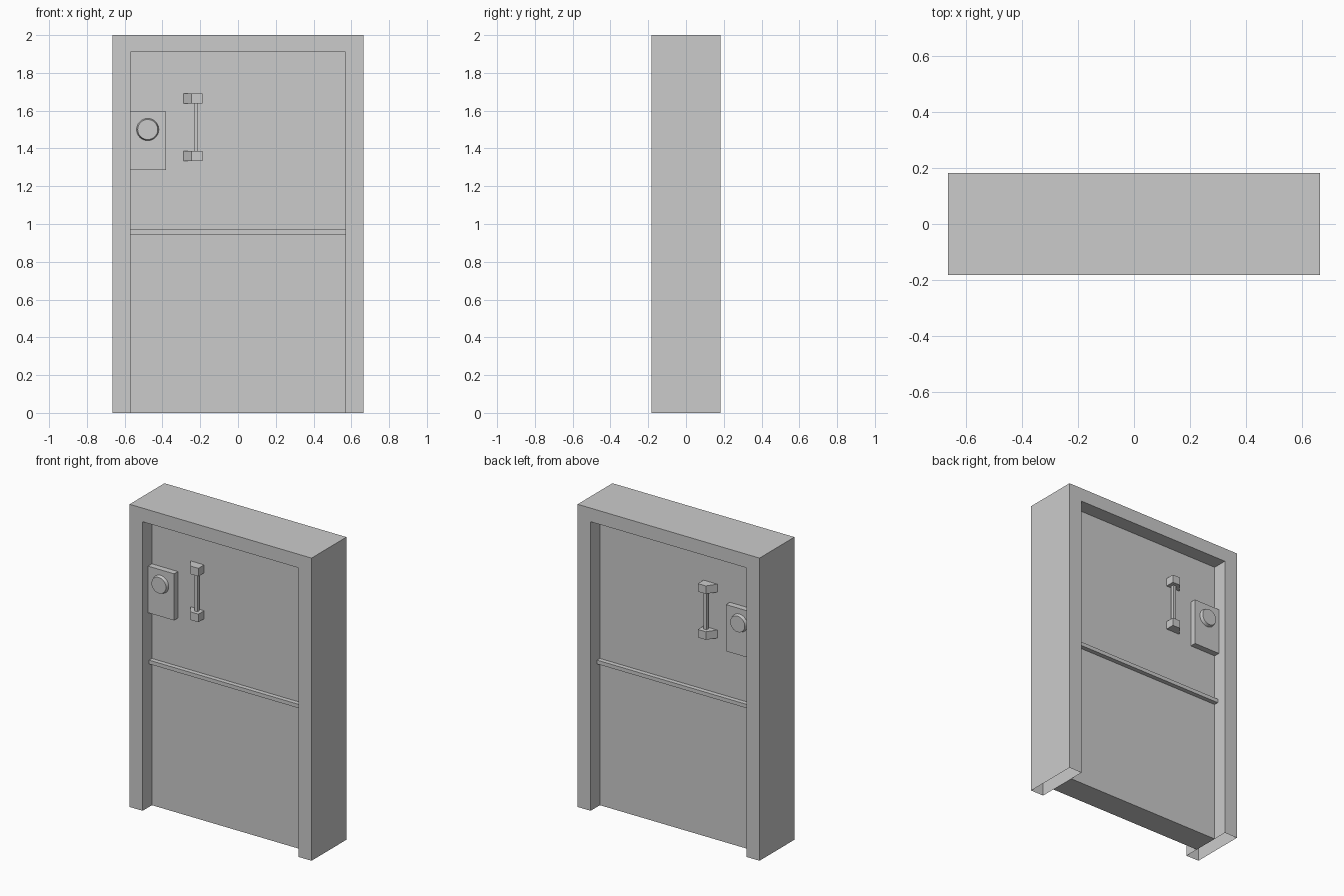
import bpy, bmesh
from math import pi
from mathutils import Matrix, Vector

if "Cube" in bpy.data.objects:
    bpy.data.objects.remove(bpy.data.objects["Cube"])

FACE = 0.085   # half thickness of the door leaf
EDGE = 0.57    # half width of the opening


def finish(bm, name, mirror=False):
    bmesh.ops.recalc_face_normals(bm, faces=bm.faces)
    me = bpy.data.meshes.new(name)
    bm.to_mesh(me)
    bm.free()
    ob = bpy.data.objects.new(name, me)
    bpy.context.collection.objects.link(ob)
    if mirror:  # repeat the fitting on the back of the door
        mod = ob.modifiers.new("both_sides", 'MIRROR')
        mod.use_axis = (False, True, False)
        mod.use_mirror_merge = False
    return ob


def prism(bm, points, offset):
    face = bm.faces.new([bm.verts.new(p) for p in points])
    ext = bmesh.ops.extrude_face_region(bm, geom=[face], use_keep_orig=True)
    verts = [g for g in ext["geom"] if isinstance(g, bmesh.types.BMVert)]
    bmesh.ops.translate(bm, verts=verts, vec=Vector(offset))


def box(name, x0, x1, y0, y1, z0, z1, mirror=False):
    bm = bmesh.new()
    prism(bm, [(x0, y0, z0), (x1, y0, z0), (x1, y1, z0), (x0, y1, z0)], (0, 0, z1 - z0))
    return finish(bm, name, mirror)


# Frame: upside-down U, open under the jambs
bm = bmesh.new()
outline = [(-0.665, 0), (-0.665, 2), (0.665, 2), (0.665, 0),
           (EDGE, 0), (EDGE, 1.91), (-EDGE, 1.91), (-EDGE, 0)]
prism(bm, [(x, -0.182, z) for x, z in outline], (0, 0.364, 0))
bmesh.ops.recalc_face_normals(bm, faces=bm.faces)
under = [f for f in bm.faces if all(v.co.z < 0.001 for v in f.verts)]
bmesh.ops.delete(bm, geom=under, context='FACES_ONLY')
finish(bm, "door_frame")

# Door leaf and its fittings
box("door_leaf", -EDGE, EDGE, -FACE, FACE, 0, 1.91)
box("cross_rail", -EDGE, EDGE, -FACE - 0.03, -FACE, 0.945, 0.97, True)
box("lock_plate", -EDGE, -0.38, -FACE - 0.04, -FACE, 1.287, 1.595, True)

# Round lock knob, slightly tapered
bm = bmesh.new()
bmesh.ops.create_cone(bm, cap_ends=True, segments=32, radius1=0.059, radius2=0.053, depth=0.02,
                      matrix=Matrix.Translation((-0.478, -FACE - 0.05, 1.5)) @ Matrix.Rotation(pi / 2, 4, 'X'))
knob = finish(bm, "lock_knob", True)
bpy.context.view_layer.objects.active = knob
knob.select_set(True)
bpy.ops.object.shade_smooth_by_angle(angle=pi / 6)

# Pull handle: wedge mounts and a square grip
wedge = [(-0.288, 0), (-0.246, 0.06), (-0.188, 0.06), (-0.188, 0)]
for label, z in (("lower", 1.334), ("upper", 1.637)):
    bm = bmesh.new()
    prism(bm, [(x, -FACE - d, z) for x, d in wedge], (0, 0, 0.053))
    finish(bm, "handle_mount_" + label, True)
box("handle_grip", -0.234, -0.212, -FACE - 0.035, -FACE - 0.013, 1.387, 1.637, True)
